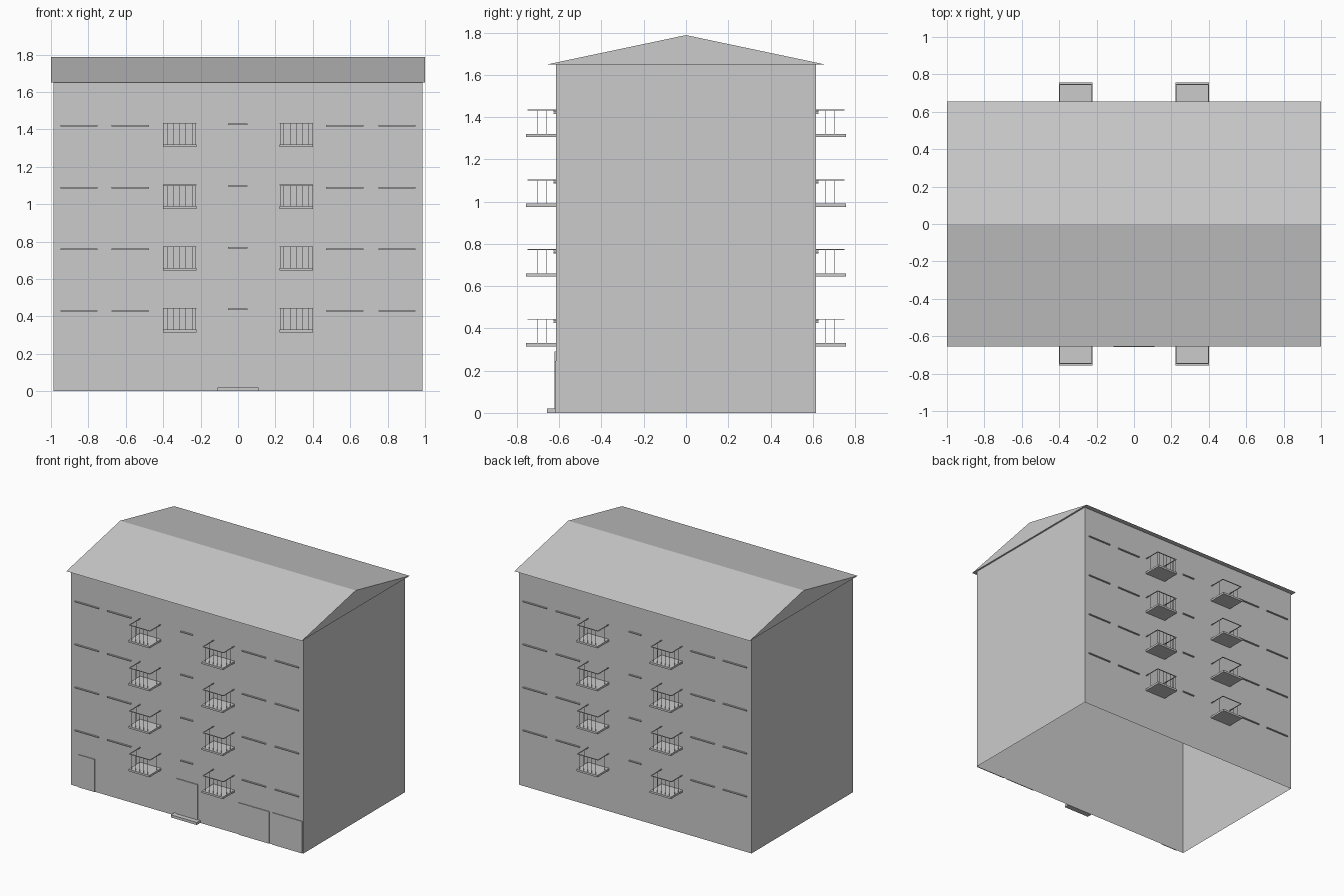
import bpy, bmesh

if "Cube" in bpy.data.objects:
    bpy.data.objects.remove(bpy.data.objects["Cube"])

FLOORS = [0.33 * i for i in range(4)]


def make(name, bm):
    me = bpy.data.meshes.new(name)
    bm.to_mesh(me)
    bm.free()
    ob = bpy.data.objects.new(name, me)
    bpy.context.collection.objects.link(ob)
    return ob


def add_box(bm, x0, x1, y0, y1, z0, z1):
    for v in bmesh.ops.create_cube(bm, size=1)["verts"]:
        v.co.x = x0 if v.co.x < 0 else x1
        v.co.y = y0 if v.co.y < 0 else y1
        v.co.z = z0 if v.co.z < 0 else z1


def boxes(name, items):
    bm = bmesh.new()
    for b in items:
        add_box(bm, *b)
    return make(name, bm)


def mirror_y(ob):
    # repeat the front part on the back wall
    m = ob.modifiers.new("back_copy", "MIRROR")
    m.use_axis = (False, True, False)


# Main block: four thin walls, open at the bottom and closed by the roof
bm = bmesh.new()
add_box(bm, -0.987, 0.987, -0.615, 0.615, 0, 1.65)
bm.normal_update()
caps = [f for f in bm.faces if abs(f.normal.z) > 0.5]
bmesh.ops.delete(bm, geom=caps, context="FACES_ONLY")
make("building_walls", bm)

# Gable roof: triangular prism
bm = bmesh.new()
tri = [bm.verts.new((-1, y, z)) for y, z in ((-0.654, 1.65), (0.654, 1.65), (0, 1.788))]
face = bm.faces.new(tri)
ext = bmesh.ops.extrude_face_region(bm, geom=[face], use_keep_orig=True)
for v in ext["geom"]:
    if isinstance(v, bmesh.types.BMVert):
        v.co.x = 1
bmesh.ops.recalc_face_normals(bm, faces=bm.faces)
make("gable_roof", bm)

# Window sills
for n, z in enumerate(FLOORS, 1):
    sills = []
    for a, b in ((-0.95, -0.75), (-0.675, -0.475), (0.47, 0.67), (0.75, 0.95)):
        sills.append((a, b, -0.626, -0.615, z + 0.425, z + 0.432))
    sills.append((-0.053, 0.05, -0.626, -0.615, z + 0.434, z + 0.441))
    mirror_y(boxes(f"window_sills_{n}", sills))

# Balconies: slab, top rail and thin flat bars
for n, z in enumerate(FLOORS, 1):
    for side, cx in (("left", -0.312), ("right", 0.312)):
        mirror_y(boxes(f"balcony_slab_{side}_{n}",
                       [(cx - 0.09, cx + 0.09, -0.757, -0.615, z + 0.315, z + 0.33)]))
        top = z + 0.445
        r = 0.087
        rail = [(cx - r - 0.003, cx + r + 0.003, -0.749, -0.743, top - 0.004, top)]
        for s in (-1, 1):
            x = cx + s * r
            rail.append((x - 0.003, x + 0.003, -0.743, -0.615, top - 0.004, top))
            for y in (-0.704, -0.662):
                rail.append((x - 0.001, x + 0.001, y - 0.001, y + 0.001, z + 0.33, top - 0.004))
        for i in range(-2, 3):
            x = cx + i * 0.0335
            rail.append((x - 0.0015, x + 0.0015, -0.7465, -0.7455, z + 0.33, top - 0.004))
        for s in (-1, 1):
            x = cx + s * r
            rail.append((x - 0.001, x + 0.001, -0.7465, -0.7455, z + 0.33, top - 0.004))
        mirror_y(boxes(f"balcony_railing_{side}_{n}", rail))

# Ground floor doors on the front only
boxes("entrance_door", [(-0.09, 0.09, -0.622, -0.615, 0.02, 0.29)])
boxes("entrance_step", [(-0.11, 0.11, -0.658, -0.615, 0, 0.02)])
boxes("side_door", [(-0.925, -0.785, -0.621, -0.615, 0, 0.25)])
boxes("garage_doors", [(0.44, 0.70, -0.621, -0.615, 0, 0.245),
                       (0.725, 0.98, -0.621, -0.615, 0, 0.245)])
